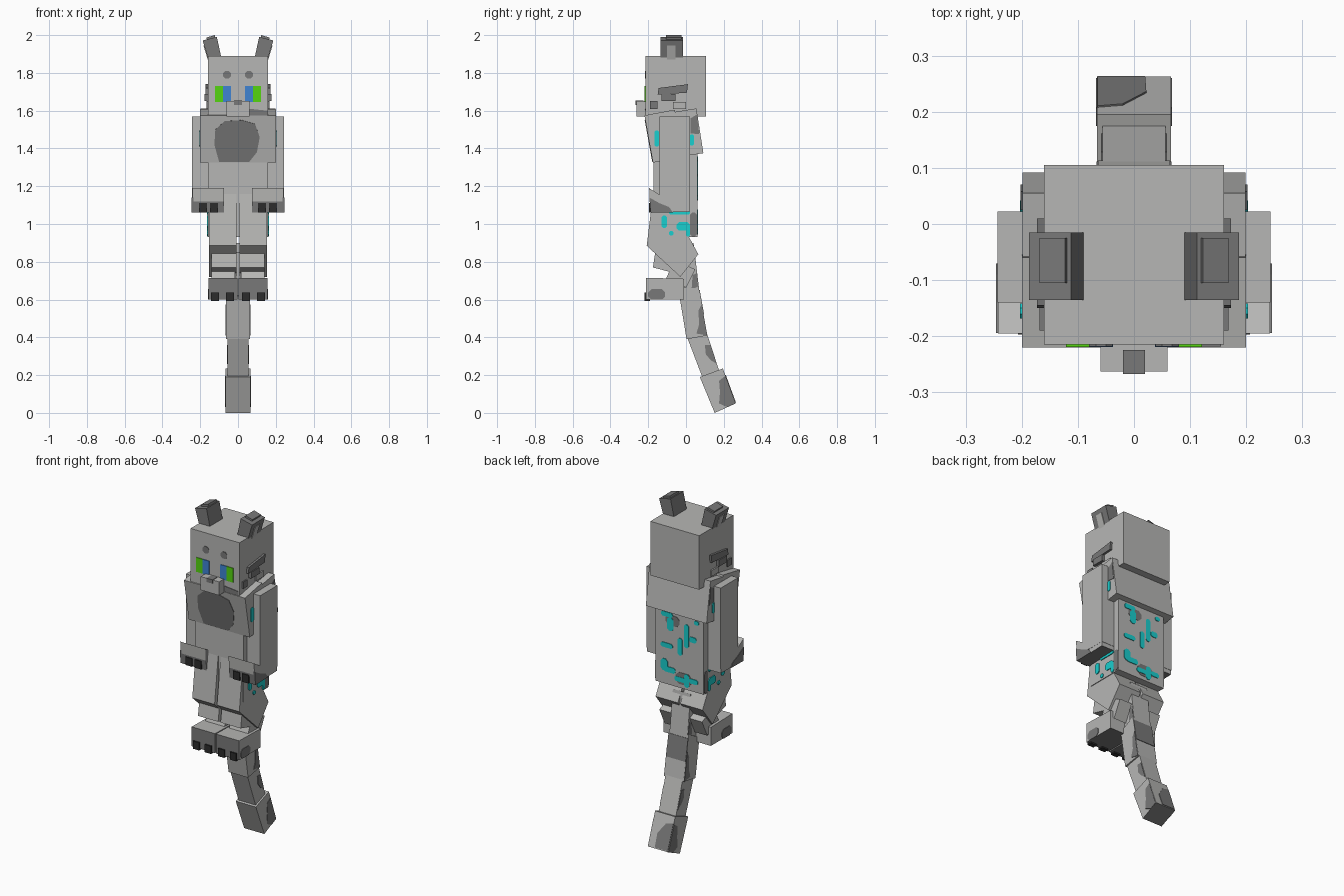
import bpy, bmesh, math
from mathutils import Vector


def material(name, r, g, b):
    m = bpy.data.materials.new(name)
    m.diffuse_color = (r, g, b, 1)
    return m


LIGHT = material("light_grey_fur", 0.47, 0.47, 0.46)
DARK = material("dark_grey_fur", 0.19, 0.19, 0.19)
BLACK = material("claw_black", 0.025, 0.025, 0.025)
TEAL = material("teal_marking", 0.01, 0.62, 0.62)
BLUE = material("eye_blue", 0.05, 0.23, 0.65)
GREEN = material("eye_green", 0.09, 0.66, 0.005)


def build(name, bottom, top, mats, rule=None):
    """Closed solid between two matching rings of points."""
    bm = bmesh.new()
    a = [bm.verts.new(p) for p in bottom]
    b = [bm.verts.new(p) for p in top]
    bm.faces.new(a)
    bm.faces.new(b)
    for i in range(len(a)):
        j = (i + 1) % len(a)
        bm.faces.new((a[i], a[j], b[j], b[i]))
    bmesh.ops.recalc_face_normals(bm, faces=bm.faces[:])
    if rule:
        for f in bm.faces:
            f.normal_update()
            f.material_index = rule(f)
    me = bpy.data.meshes.new(name)
    bm.to_mesh(me)
    bm.free()
    for m in mats:
        me.materials.append(m)
    ob = bpy.data.objects.new(name, me)
    bpy.context.collection.objects.link(ob)
    return ob


def side_prism(name, x0, x1, poly, mat, rule=None, s=1):
    """Extrude a (y, z) outline along x."""
    return build(name, [(s * x0, y, z) for y, z in poly], [(s * x1, y, z) for y, z in poly],
                 [mat, DARK], rule)


def front_prism(name, y0, y1, poly, mat, s=1):
    """Extrude an (x, z) outline along y."""
    return build(name, [(s * x, y0, z) for x, z in poly], [(s * x, y1, z) for x, z in poly], [mat])


def rect(a0, b0, a1, b1):
    return [(a0, b0), (a1, b0), (a1, b1), (a0, b1)]


def blob(a0, b0, a1, b1, k=0.3):
    """Rectangle with clipped corners."""
    c = k * min(a1 - a0, b1 - b0)
    return [(a0 + c, b0), (a1 - c, b0), (a1, b0 + c), (a1, b1 - c),
            (a1 - c, b1), (a0 + c, b1), (a0, b1 - c), (a0, b0 + c)]


def slanted_plate(name, poly, p0, p1, mat):
    """Thin (x, z) plate on the slanted plane through side points p0 and p1."""
    d = Vector((p1[0] - p0[0], p1[1] - p0[1])).normalized()
    n = Vector((-d.y, d.x)) * 0.003
    ring = [(x, p0[0] + (z - p0[1]) * d.x / d.y, z) for x, z in poly]
    build(name, [(x, y - n.x, z - n.y) for x, y, z in ring],
          [(x, y + n.x, z + n.y) for x, y, z in ring], [mat])


# Head, muzzle, nose
side_prism("head", -0.16, 0.16, rect(-0.215, 1.57, 0.105, 1.89), LIGHT)
side_prism("muzzle", -0.06, 0.06, rect(-0.263, 1.57, -0.2, 1.65), LIGHT)
side_prism("nose", -0.02, 0.02, rect(-0.267, 1.63, -0.225, 1.653), DARK)
front_prism("chin_patch", -0.218, -0.21, [(0.06, 1.57), (0.155, 1.57), (0.155, 1.6), (0.06, 1.61)], DARK)

for s, side in ((-1, "left"), (1, "right")):
    # Eyes and brow spots
    front_prism(side + "_eye_inner", -0.219, -0.21, rect(0.037, 1.645, 0.079, 1.73), BLUE, s)
    front_prism(side + "_eye_outer", -0.219, -0.21, rect(0.079, 1.645, 0.121, 1.73), GREEN, s)
    front_prism(side + "_brow_spot", -0.218, -0.21, blob(0.038, 1.77, 0.08, 1.81), DARK, s)
    # Ears
    front_prism(side + "_ear", -0.135, -0.015,
                [(0.088, 1.88), (0.155, 1.865), (0.187, 1.972), (0.112, 1.99)], DARK, s)
    front_prism(side + "_ear_tip", -0.105, -0.025,
                [(0.115, 1.97), (0.16, 1.96), (0.168, 1.987), (0.123, 2.0)], DARK, s)
    front_prism(side + "_ear_panel", -0.1, -0.055,
                [(0.155, 1.867), (0.159, 1.867), (0.183, 1.945), (0.177, 1.945)], LIGHT, s)
    # Cheek fluff
    side_prism(side + "_cheek_upper", 0.15, 0.173,
               [(-0.15, 1.685), (0.005, 1.695), (0.01, 1.74), (-0.145, 1.72)], DARK, s=s)
    side_prism(side + "_cheek_middle", 0.15, 0.178, rect(-0.13, 1.65, -0.055, 1.688), DARK, s=s)
    side_prism(side + "_cheek_front", 0.15, 0.168, rect(-0.19, 1.61, -0.15, 1.65), DARK, s=s)
    side_prism(side + "_cheek_rear", 0.15, 0.168, rect(-0.07, 1.61, 0.0, 1.645), LIGHT, s=s)

# Torso and the two slanted chest ruffs
side_prism("torso", -0.158, 0.158, rect(-0.172, 0.93, 0.06, 1.56), LIGHT)
side_prism("front_ruff", -0.2, 0.2,
           [(-0.22, 1.575), (-0.175, 1.325), (-0.02, 1.353), (-0.06, 1.605)], LIGHT)
side_prism("back_ruff", -0.199, 0.199,
           [(0.055, 1.612), (0.092, 1.375), (-0.07, 1.35), (-0.11, 1.585)], LIGHT)
slanted_plate("chest_patch",
              [(-.1, 1.33), (-.125, 1.42), (-.12, 1.5), (-.07, 1.545), (.02, 1.55),
               (.09, 1.53), (.115, 1.46), (.1, 1.38), (.06, 1.33)],
              (-0.22, 1.575), (-0.175, 1.325), DARK)

# Back markings: u runs from +x to -x, v runs down
back_marks = [(.13, .07, .36, .13), (.25, .13, .38, .3), (.6, .16, .69, .46), (.8, .08, .9, .13),
              (.12, .47, .36, .53), (.47, .36, .56, .58), (.7, .3, .85, .37), (.12, .68, .26, .83),
              (.18, .77, .42, .84), (.4, .86, .62, .92), (.6, .8, .7, .97), (.7, .84, .88, .9)]
grey_marks = [(.22, .1, .5, .23), (.42, .8, .75, .95)]
for marks, mat, depth, label in ((grey_marks, DARK, 0.062, "back_patch"), (back_marks, TEAL, 0.064, "back_marking")):
    for u0, v0, u1, v1 in marks:
        front_prism(label, 0.057, depth,
                    blob(0.16 - 0.32 * u1, 1.39 - 0.46 * v1, 0.16 - 0.32 * u0, 1.39 - 0.46 * v0), mat)

hip_marks = [(-.13, .98, -.1, 1.045), (-.09, 1.05, .02, 1.07), (-.05, .965, .02, 1.01),
             (-.09, .94, -.065, .962), (0, .935, .022, 1.0)]
for s, side in ((-1, "left"), (1, "right")):
    # Side markings
    for m in hip_marks:
        side_prism(side + "_hip_marking", 0.155, 0.163, blob(*m), TEAL, s=s)
    side_prism(side + "_hip_patch", 0.155, 0.161, blob(0.022, 0.935, 0.059, 1.06), DARK, s=s)
    side_prism(side + "_ruff_marking_front", 0.196, 0.203, blob(-0.168, 1.41, -0.142, 1.495), TEAL, s=s)
    side_prism(side + "_ruff_marking_back", 0.196, 0.203, blob(0.018, 1.415, 0.042, 1.475), TEAL, s=s)
    side_prism(side + "_ruff_patch", 0.196, 0.202,
               [(0.025, 1.48), (0.07, 1.475), (0.058, 1.58), (0.025, 1.56)], DARK, s=s)

    # Arms and paws
    side_prism(side + "_arm", 0.08, 0.243, rect(-0.14, 1.09, 0.022, 1.57), LIGHT, s=s)
    side_prism(side + "_paw", 0.075, 0.242,
               [(-0.195, 1.19), (-0.192, 1.12), (-0.187, 1.06), (0.02, 1.065), (0.02, 1.11), (-0.14, 1.155)],
               LIGHT, lambda f: 1 if f.normal.z < -0.8 or (f.normal.y < -0.8 and f.calc_center_median().z < 1.12) else 0, s)
    side_prism(side + "_paw_patch", 0.235, 0.2455,
               [(-0.194, 1.14), (-0.187, 1.06), (-0.07, 1.062), (-0.09, 1.09), (-0.14, 1.11)], DARK, s=s)
    for x in (0.105, 0.165):
        side_prism(side + "_paw_claw", x, x + 0.042, rect(-0.197, 1.062, -0.17, 1.11), BLACK, s=s)

    # Legs: thigh, shin, foot
    side_prism(side + "_thigh", 0.008, 0.154,
               [(-0.174, 1.16), (-0.208, 0.885), (-0.03, 0.72), (0.065, 0.84), (0.0, 0.96)], LIGHT, s=s)
    side_prism(side + "_shin", 0.008, 0.14,
               [(-0.175, 0.77), (-0.163, 0.85), (0.05, 0.76), (0.0, 0.66), (-0.06, 0.74)], LIGHT, s=s)
    side_prism(side + "_ankle", 0.015, 0.14,
               [(-0.11, 0.7), (-0.08, 0.77), (0.02, 0.75), (-0.01, 0.66)], LIGHT, s=s)
    side_prism(side + "_foot", 0.003, 0.156,
               [(-0.212, 0.6), (-0.212, 0.715), (-0.01, 0.71), (-0.01, 0.6)], LIGHT,
               lambda f: 1 if f.normal.y < -0.8 or f.normal.z < -0.8 else 0, s)
    side_prism(side + "_foot_patch", 0.15, 0.159, blob(-0.2, 0.6, -0.11, 0.655), DARK, s=s)
    for x in (0.022, 0.1):
        side_prism(side + "_toe_claw", x, x + 0.042, rect(-0.22, 0.592, -0.19, 0.638), BLACK, s=s)

# Tail segments with their side patches
side_prism("tail_root", -0.058, 0.058, [(-0.05, 0.85), (0.04, 0.9), (0.07, 0.65), (-0.03, 0.6)], LIGHT)
side_prism("tail_upper", -0.064, 0.064, [(-0.035, 0.62), (0.066, 0.67), (0.113, 0.41), (0.003, 0.39)], LIGHT)
side_prism("tail_lower", -0.056, 0.056, [(0.006, 0.4), (0.111, 0.42), (0.18, 0.21), (0.09, 0.18)], LIGHT)
side_prism("tail_tip", -0.066, 0.066, [(0.073, 0.19), (0.195, 0.235), (0.263, 0.05), (0.152, 0.0)], LIGHT,
           lambda f: 1 if f.normal.z < -0.8 else 0)
for s in (-1, 1):
    side_prism("tail_root_patch", 0.05, 0.0605, [(0.03, 0.66), (0.065, 0.66), (0.057, 0.74), (0.035, 0.73)], DARK, s=s)
    side_prism("tail_upper_patch", 0.06, 0.067,
               [(0.055, 0.42), (0.111, 0.41), (0.083, 0.575), (0.065, 0.54), (0.07, 0.47)], DARK, s=s)
    side_prism("tail_lower_patch", 0.05, 0.059,
               [(0.1, 0.36), (0.128, 0.36), (0.161, 0.26), (0.13, 0.28), (0.105, 0.31)], DARK, s=s)
    side_prism("tail_tip_patch", 0.06, 0.068,
               [(0.175, 0.05), (0.22, 0.03), (0.26, 0.05), (0.208, 0.195), (0.175, 0.17), (0.18, 0.11)], DARK, s=s)
slanted_plate("tail_back_patch", rect(-0.064, 0.52, 0.064, 0.65), (0.066, 0.67), (0.113, 0.41), DARK)
slanted_plate("tail_tip_back_patch", [(-0.065, 0.055), (0.02, 0.055), (0.022, 0.13), (-0.02, 0.19), (-0.065, 0.2)],
              (0.195, 0.235), (0.263, 0.05), DARK)
